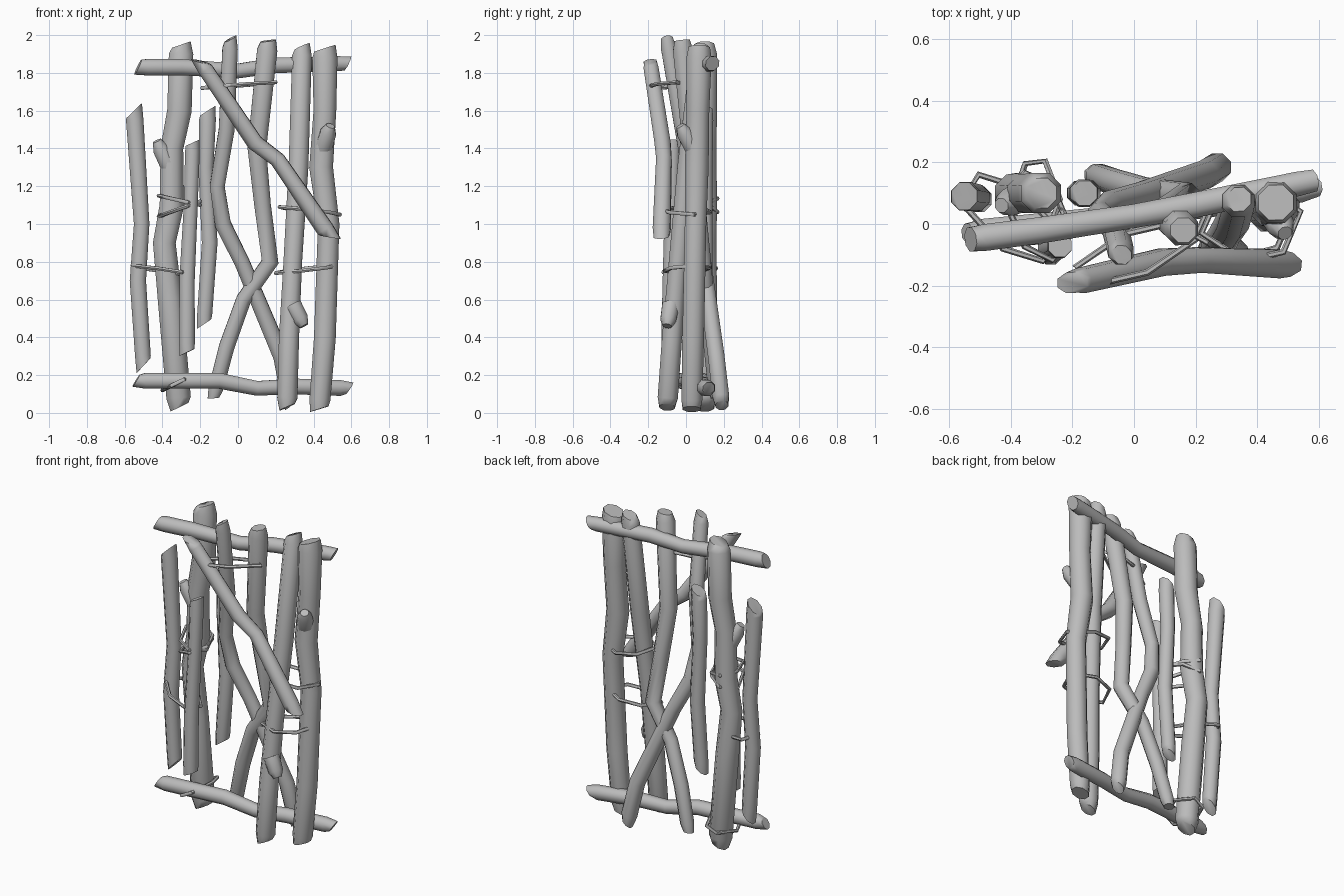
import bpy
import math
from mathutils import Vector

cube = bpy.data.objects.get("Cube")
if cube:
    bpy.data.objects.remove(cube, do_unlink=True)

# One plain grey for everything
GREY = (0.5, 0.5, 0.5, 1)
wood = bpy.data.materials.new("grey_wood")
wood.use_nodes = True
wood.diffuse_color = GREY
wood.node_tree.nodes["Principled BSDF"].inputs["Base Color"].default_value = GREY


def sweep(name, points, radii, sides, closed=False, slant=0):
    """Run a tube along the points; slant cuts both open ends obliquely."""
    count = len(points)
    verts, faces, side = [], [], None
    for i, point in enumerate(points):
        before = points[i - 1] if closed or i else point
        after = points[(i + 1) % count] if closed or i < count - 1 else point
        along = (after - before).normalized()
        if side is None:
            side = Vector((0, 0, 1)) if abs(along.z) < 0.5 else Vector((1, 0, 0))
        side = (side - along * side.dot(along)).normalized()
        across = along.cross(side)
        is_end = not closed and i in (0, count - 1)
        for k in range(sides):
            angle = math.tau * (k + 0.5) / sides
            offset = side * math.cos(angle) + across * math.sin(angle)
            shift = along * slant * math.cos(angle) if is_end else Vector()
            verts.append(point + offset * radii[i] + shift)
    for i in range(count if closed else count - 1):
        j = (i + 1) % count
        for k in range(sides):
            m = (k + 1) % sides
            faces.append((i * sides + k, i * sides + m, j * sides + m, j * sides + k))
    if not closed:
        faces.append(tuple(reversed(range(sides))))
        faces.append(tuple(range((count - 1) * sides, count * sides)))
    mesh = bpy.data.meshes.new(name)
    mesh.from_pydata(verts, [], faces)
    mesh.materials.append(wood)
    obj = bpy.data.objects.new(name, mesh)
    bpy.context.collection.objects.link(obj)
    bpy.ops.object.select_all(action='DESELECT')
    obj.select_set(True)
    bpy.context.view_layer.objects.active = obj
    bpy.ops.object.shade_smooth_by_angle(angle=math.radians(52))


def stick(name, radius, depth, bends, bow=0, slant=0.02, tip=0.75):
    """Branch through (x, z) bends; thickness and depth slide from end to end.

    bow curves the middle backwards, tip narrows the two hewn ends."""
    points = [Vector((x, 0, z)) for x, z in bends]
    lengths = [0]
    for a, b in zip(points, points[1:]):
        lengths.append(lengths[-1] + (b - a).length)
    radii = []
    for i, point in enumerate(points):
        t = lengths[i] / lengths[-1]
        point.y = depth[0] + (depth[1] - depth[0]) * t + bow * math.sin(math.pi * t)
        knee = 0.93 + 0.07 * (i % 2) if 0 < t < 1 else 1
        radii.append((radius[0] + (radius[1] - radius[0]) * t) * knee)
    # Shoulders just inside the ends leave chamfered tips
    first = points[0] + (points[1] - points[0]).normalized() * 0.05
    last = points[-1] + (points[-2] - points[-1]).normalized() * 0.05
    points = [points[0], first, *points[1:-1], last, points[-1]]
    radii = [radii[0] * tip, *radii, radii[-1] * tip]
    sweep(name, points, radii, 8, slant=slant)


def knot(name, base, tip):
    """Short tapering stump of a cut side shoot."""
    base, tip = Vector(base), Vector(tip)
    sweep(name, [base, base.lerp(tip, 0.7), tip], [0.05, 0.045, 0.025], 8)


def tie(name, right, left, depth, lean=0):
    """Thin wire loop between two (x, y, z) ends; lean skews its front and back."""
    right, left = Vector(right), Vector(left)
    reach = Vector((lean, depth, 0))
    loop = [right, right.lerp(left, 0.3) - reach, right.lerp(left, 0.7) - reach,
            left, right.lerp(left, 0.7) + reach, right.lerp(left, 0.3) + reach]
    sweep(name, loop, [0.011] * len(loop), 6, closed=True)


# Horizontal rails
stick("upper_rail", (0.047, 0.043), (-0.05, 0.14),
      [(-0.53, 1.83), (-0.3, 1.83), (0, 1.81), (0.2, 1.84), (0.58, 1.85)], bow=-0.015, tip=0.9)
stick("lower_rail", (0.045, 0.045), (-0.03, 0.12),
      [(-0.54, 0.17), (-0.1, 0.17), (0.1, 0.13), (0.3, 0.14), (0.59, 0.13)], bow=-0.015)

# Upright branches, from the right side to the left side
stick("outer_right_branch", (0.045, 0.05), (0.08, 0.09),
      [(-0.5, 0.25), (-0.53, 0.7), (-0.51, 1), (-0.55, 1.6)], slant=0.04, tip=0.95)
stick("thick_right_branch", (0.07, 0.07), (0.1, 0.1),
      [(-0.31, 0.03), (-0.36, 0.6), (-0.39, 0.9), (-0.35, 1.1), (-0.35, 1.4),
       (-0.31, 1.6), (-0.3, 1.95)])
stick("short_front_branch", (0.045, 0.042), (-0.09, -0.07),
      [(-0.27, 0.32), (-0.27, 0.7), (-0.25, 1.1), (-0.24, 1.43)], tip=0.95)
stick("short_back_branch", (0.043, 0.048), (0.1, 0.1),
      [(-0.18, 0.47), (-0.15, 0.9), (-0.17, 1.3), (-0.16, 1.6)], slant=0.03, tip=0.9)
stick("crossing_back_branch", (0.048, 0.044), (0.19, -0.1),
      [(0.28, 0.04), (0.23, 0.3), (0.02, 0.8), (-0.08, 1), (-0.11, 1.2),
       (-0.06, 1.5), (-0.04, 1.98)], bow=0.02, slant=0.02)
stick("crossing_front_branch", (0.042, 0.058), (0.16, -0.02),
      [(-0.13, 0.08), (-0.06, 0.35), (0.03, 0.6), (0.17, 0.8), (0.13, 1.1),
       (0.1, 1.4), (0.16, 1.97)], slant=0.01)
stick("inner_left_branch", (0.058, 0.056), (-0.1, 0.08),
      [(0.26, 0.03), (0.27, 0.4), (0.29, 0.8), (0.32, 1.3), (0.34, 1.94)], bow=-0.015)
stick("thick_left_branch", (0.06, 0.072), (0.03, 0.07),
      [(0.43, 0.02), (0.46, 0.4), (0.48, 1), (0.44, 1.3), (0.46, 1.6), (0.46, 1.93)], tip=0.85)

# Cut side shoots
knot("thick_right_knot", (-0.36, 0.09, 1.3), (-0.43, 0.06, 1.44))
knot("inner_left_knot", (0.29, -0.08, 0.57), (0.35, -0.1, 0.46))
knot("thick_left_knot", (0.45, 0.04, 1.4), (0.49, -0.03, 1.52))

# Diagonal brace across the front
stick("diagonal_brace", (0.043, 0.05), (-0.19, -0.13),
      [(-0.2, 1.86), (0.09, 1.43), (0.21, 1.34), (0.49, 0.93)], bow=0.04, slant=0.04, tip=0.85)

# Wire ties around neighbouring branches
tie("top_tie", (-0.19, -0.14, 1.72), (0.2, -0.05, 1.75), 0.08, lean=0.04)
tie("right_tie_upper", (-0.42, 0.08, 1.15), (-0.2, -0.03, 1.1), 0.12)
tie("right_tie_lower", (-0.42, 0.08, 1.04), (-0.2, -0.03, 1.12), 0.12)
tie("right_tie_low", (-0.56, 0.07, 0.78), (-0.24, -0.03, 0.73), 0.12, lean=-0.04)
tie("left_tie_upper", (0.22, -0.03, 1.09), (0.54, 0.04, 1.05), 0.11, lean=-0.04)
tie("left_tie_lower", (0.2, -0.04, 0.74), (0.52, 0.05, 0.78), 0.1, lean=-0.04)
tie("foot_tie", (-0.4, 0.06, 0.12), (-0.24, 0.08, 0.2), 0.13)
